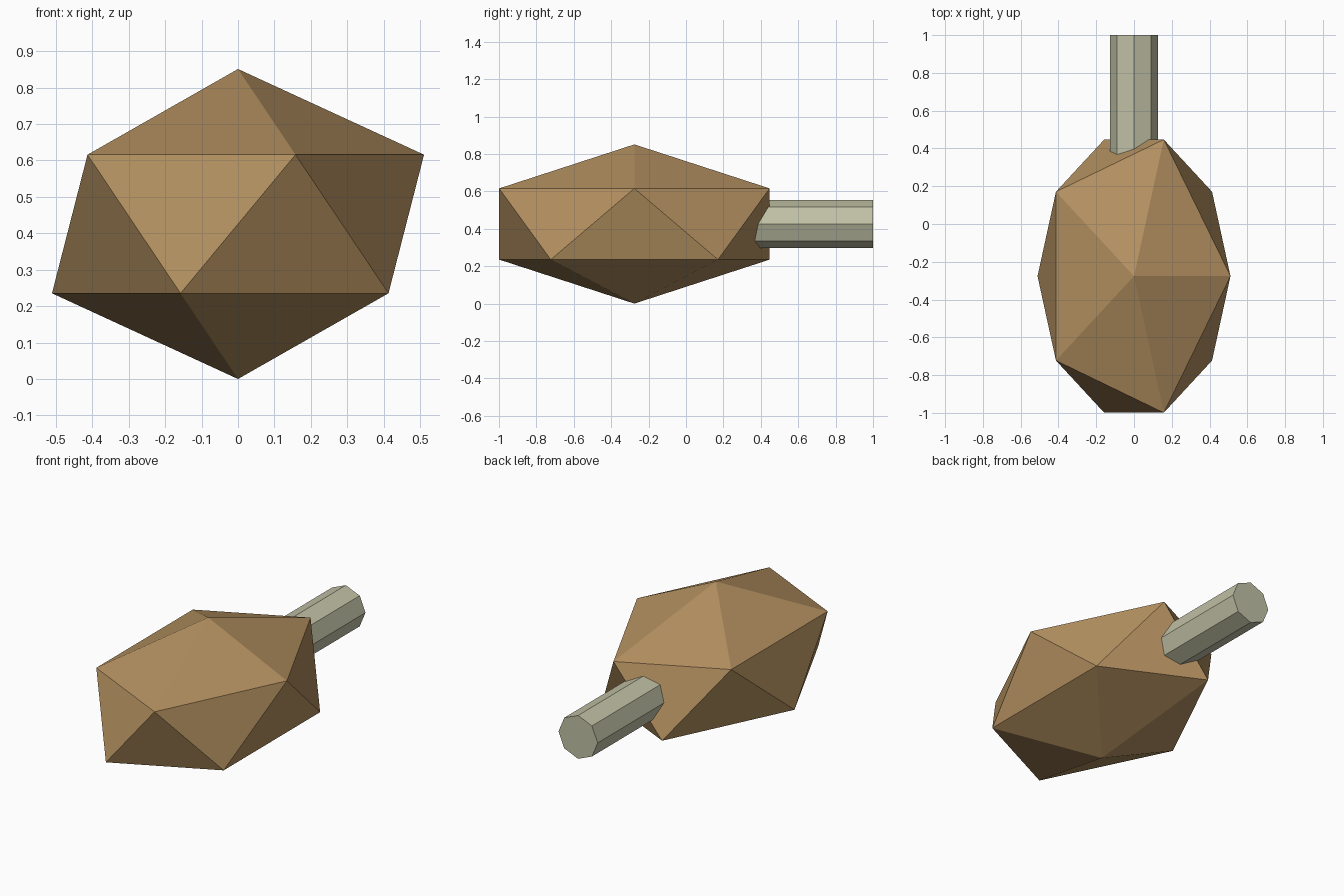
import bpy, bmesh, math
from mathutils import Matrix

if "Cube" in bpy.data.objects:
    bpy.data.objects.remove(bpy.data.objects["Cube"])


def material(name, rgb):
    m = bpy.data.materials.new(name)
    m.diffuse_color = (*rgb, 1)
    m.use_nodes = True
    m.node_tree.nodes["Principled BSDF"].inputs["Base Color"].default_value = m.diffuse_color
    return m


def finish(bm, name, mat):
    bmesh.ops.recalc_face_normals(bm, faces=bm.faces)
    mesh = bpy.data.meshes.new(name)
    bm.to_mesh(mesh)
    bm.free()
    mesh.materials.append(mat)
    obj = bpy.data.objects.new(name, mesh)
    bpy.context.collection.objects.link(obj)
    return obj


brown = material("tan brown", (0.45, 0.278, 0.116))
bone = material("pale bone", (0.535, 0.535, 0.38))

# Faceted body: a stretched icosahedron made of two staggered rings and two poles
RX, RY, RZ = 0.571, 0.85, 0.4255
CY, CZ = -0.276, 0.4255
bm = bmesh.new()
h, r = 1 / math.sqrt(5), 2 / math.sqrt(5)


def point(x, y, z):
    return bm.verts.new((x * RX, CY + y * RY, CZ + z * RZ))


top, bottom = point(0, 0, 1), point(0, 0, -1)
upper, lower = [], []
for i in range(5):
    a = math.radians(72 * i)
    b = a + math.radians(36)
    upper.append(point(r * math.cos(a), r * math.sin(a), h))
    lower.append(point(r * math.cos(b), r * math.sin(b), -h))
for i in range(5):
    j = (i + 1) % 5
    bm.faces.new((top, upper[i], upper[j]))
    bm.faces.new((upper[i], lower[i], upper[j]))
    bm.faces.new((lower[i], lower[j], upper[j]))
    bm.faces.new((bottom, lower[j], lower[i]))
finish(bm, "body", brown)

# Eight-sided handle running back along y from inside the body
start, end = 0.1, 1.0
bm = bmesh.new()
bmesh.ops.create_cone(
    bm, cap_ends=True, segments=8, radius1=0.127, radius2=0.127, depth=end - start,
    matrix=Matrix.Translation((0, (start + end) / 2, CZ)) @ Matrix.Rotation(math.pi / 2, 4, 'X'))
finish(bm, "handle", bone)
